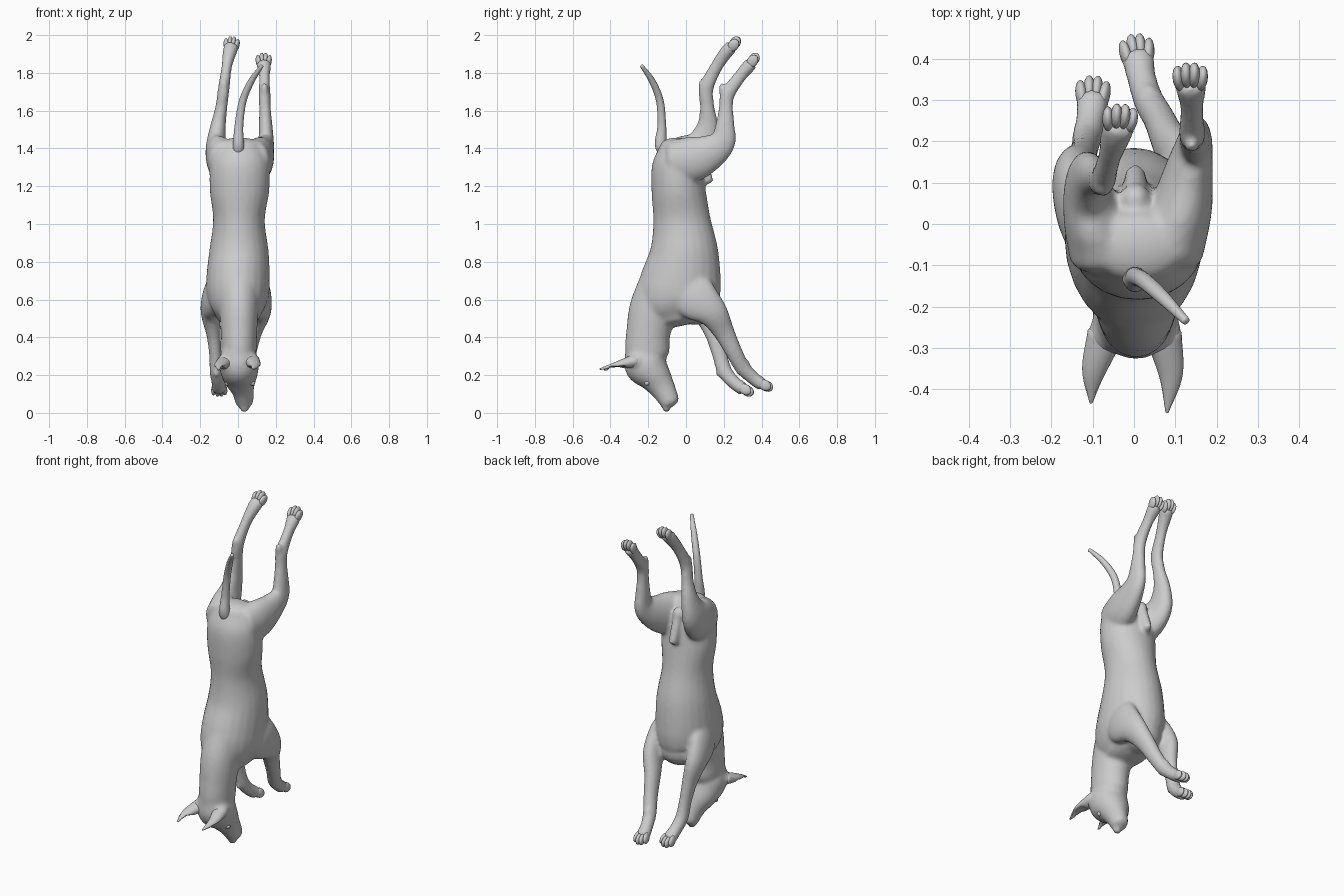
import bpy, bmesh
from math import sin, cos, pi
from mathutils import Vector, Matrix

X = Vector((1, 0, 0))


def frame(d):
    # lateral, normal and forward axes of a limb heading along d
    d = d.normalized()
    u = (X - d * X.dot(d)).normalized()
    return u, d.cross(u), d


def spline(pts, steps=6):
    # Catmull-Rom through rows of (x, y, z, half width, half depth)
    P = [Vector(p) for p in pts]
    P = [P[0] * 2 - P[1]] + P + [P[-1] * 2 - P[-2]]
    out = []
    for i in range(1, len(P) - 2):
        a, b, c, d = P[i - 1:i + 3]
        for k in range(steps):
            t = k / steps
            out.append(0.5 * (2 * b + (c - a) * t + (2 * a - 5 * b + 4 * c - d) * t * t
                              + (3 * b - a - 3 * c + d) * t ** 3))
    return out + [P[-2]]


def loft(bm, pts, cap=0.5, n=24):
    # elliptical tube along a spline with domed ends
    S = spline(pts)
    C = [Vector(s[:3]) for s in S]
    rings = []
    last = len(S) - 1
    for i, s in enumerate(S):
        u, v, d = frame(C[min(i + 1, last)] - C[max(i - 1, 0)])
        a, b = max(s[3], .003), max(s[4], .003)
        dome = [(0, 1)]
        if i in (0, last):
            sg = -1 if i == 0 else 1
            dome = [(sg * cap * min(a, b) * sin(t), cos(t)) for t in (0, .4, .8, 1.15, 1.4)]
            if i == 0:
                dome.reverse()
        for off, k in dome:
            rings.append([bm.verts.new(C[i] + d * off + u * (a * k * cos(2 * pi * j / n))
                                       + v * (b * k * sin(2 * pi * j / n))) for j in range(n)])
    for r, q in zip(rings, rings[1:]):
        for j in range(n):
            bm.faces.new((r[j], r[(j + 1) % n], q[(j + 1) % n], q[j]))
    bm.faces.new(rings[0][::-1])
    bm.faces.new(rings[-1])


def ball(bm, c, size, d=Vector((0, 0, 1))):
    u, v, d = frame(d)
    m = Matrix((u * size[0], v * size[1], d * size[2])).transposed().to_4x4()
    m.translation = Vector(c)
    bmesh.ops.create_uvsphere(bm, u_segments=16, v_segments=10, radius=1, matrix=m)


def finish(bm, name):
    bmesh.ops.recalc_face_normals(bm, faces=bm.faces)
    me = bpy.data.meshes.new(name)
    bm.to_mesh(me)
    bm.free()
    me.polygons.foreach_set("use_smooth", [True] * len(me.polygons))
    ob = bpy.data.objects.new(name, me)
    bpy.context.collection.objects.link(ob)
    return ob


def paw(name, end, d):
    # four toes fanned in front of the foot
    bm = bmesh.new()
    u, v, d = frame(Vector(d))
    for i in (-1.5, -.5, .5, 1.5):
        c = Vector(end) + u * i * .0185 + d * (.018 if abs(i) < 1 else .004)
        ball(bm, c, (.0145, .028, .036), d + u * i * .1)
    finish(bm, name)


body = bmesh.new()

# torso
loft(body, [(.01, -.055, 1.415, .115, .085), (.01, -.05, 1.32, .155, .13), (.008, -.04, 1.18, .158, .143),
            (.005, -.022, 1.02, .137, .152), (.005, -.01, .85, .158, .183), (0, -.027, .7, .168, .215),
            (0, -.045, .6, .16, .215), (0, -.03, .52, .12, .17)])
# brisket
ball(body, (0, .055, .565), (.12, .115, .1))
# neck
loft(body, [(.005, -.1, .7, .12, .14), (.005, -.17, .55, .105, .13), (.005, -.2, .42, .096, .117),
            (.005, -.205, .32, .092, .117), (.005, -.2, .26, .08, .09)])
# head and muzzle
loft(body, [(0, -.24, .33, .09, .088), (.005, -.213, .255, .105, .113), (.012, -.16, .185, .09, .086),
            (.025, -.118, .12, .06, .066), (.035, -.083, .054, .047, .052)])
# nose
ball(body, (.035, -.104, .023), (.026, .021, .022))

# front legs
loft(body, [(.1, -.03, .7, .05, .1), (.122, .05, .61, .055, .12), (.12, .14, .53, .052, .083),
            (.085, .2, .43, .043, .057), (.06, .255, .32, .038, .045), (.035, .3, .24, .037, .041),
            (.018, .355, .185, .036, .036), (.01, .4, .152, .041, .036)])
loft(body, [(-.105, -.03, .7, .05, .1), (-.135, .04, .61, .055, .11), (-.145, .11, .53, .052, .078),
            (-.13, .15, .42, .039, .052), (-.12, .178, .31, .033, .041), (-.115, .205, .22, .036, .04),
            (-.105, .255, .16, .036, .036), (-.1, .3, .128, .041, .036)])
# wrist pads
ball(body, (.035, .322, .262), (.018, .018, .02))
ball(body, (.038, .277, .222), (.016, .016, .02))
ball(body, (-.115, .172, .21), (.016, .016, .02))

# hind legs
loft(body, [(.085, -.06, 1.33, .085, .115), (.115, .04, 1.345, .075, .12), (.135, .135, 1.385, .057, .093),
            (.148, .195, 1.44, .042, .07), (.146, .207, 1.53, .036, .05), (.142, .212, 1.62, .031, .038),
            (.14, .222, 1.69, .032, .039), (.14, .285, 1.78, .029, .034), (.137, .34, 1.845, .041, .037)])
loft(body, [(-.075, -.06, 1.33, .085, .115), (-.1, .02, 1.36, .072, .12), (-.115, .085, 1.42, .054, .095),
            (-.105, .115, 1.52, .041, .058), (-.088, .112, 1.62, .032, .039), (-.075, .108, 1.72, .031, .039),
            (-.06, .16, 1.83, .028, .034), (-.045, .21, 1.905, .037, .036), (-.036, .238, 1.937, .041, .036)])
# hocks
ball(body, (.14, .192, 1.715), (.02, .022, .034))
ball(body, (-.075, .085, 1.735), (.02, .022, .034))

# underside details between the hind legs
ball(body, (.003, .06, 1.375), (.038, .04, .045))
loft(body, [(.003, .075, 1.36, .027, .026), (.003, .1, 1.28, .027, .03), (.003, .117, 1.225, .026, .03)])

# ear bases
ball(body, (-.07, -.265, .27), (.042, .05, .038))
ball(body, (.075, -.265, .275), (.042, .05, .038))

# blend the volumes into one skin
skin = finish(body, "body")
rm = skin.modifiers.new("blend", 'REMESH')
rm.mode = 'VOXEL'
rm.voxel_size = .009
rm.use_smooth_shade = True
sm = skin.modifiers.new("soften", 'SMOOTH')
sm.factor = .5
sm.iterations = 14

# toes
paw("front_paw_right", (.008, .41, .15), (-.1, .8, -.4))
paw("front_paw_left", (-.1, .31, .126), (.05, .8, -.5))
paw("hind_paw_right", (.136, .35, 1.858), (0, .5, .75))
paw("hind_paw_left", (-.035, .25, 1.945), (.1, .55, .8))

# tail
bm = bmesh.new()
loft(bm, [(.003, -.09, 1.36, .04, .04), (.003, -.132, 1.42, .03, .033), (.005, -.128, 1.52, .023, .023),
          (.025, -.138, 1.65, .02, .02), (.07, -.178, 1.755, .017, .017), (.125, -.234, 1.836, .01, .01)])
finish(bm, "tail")

# ears, with the open side hollowed towards the nose
for name, base, mid, tip in (("ear_left", (-.07, -.27, .268), (-.097, -.355, .25), (-.104, -.432, .227)),
                             ("ear_right", (.072, -.27, .275), (.089, -.365, .252), (.08, -.455, .232))):
    bm = bmesh.new()
    loft(bm, [(*base, .044, .036), (*mid, .029, .02), (*tip, .004, .004)])
    m = Vector(mid)
    for v in bm.verts:
        if v.co.z < m.z - .25 * (m.y - v.co.y) and abs(v.co.x - m.x) < .03 and -.41 < v.co.y < -.32:
            v.co.z += .014 * (1 - (abs(v.co.x - m.x) / .03) ** 2)
    finish(bm, name)

# eyes
for name, s in (("eye_left", -1), ("eye_right", 1)):
    bm = bmesh.new()
    ball(bm, (.01 + s * .066, -.206, .158), (.014, .014, .014))
    finish(bm, name)
